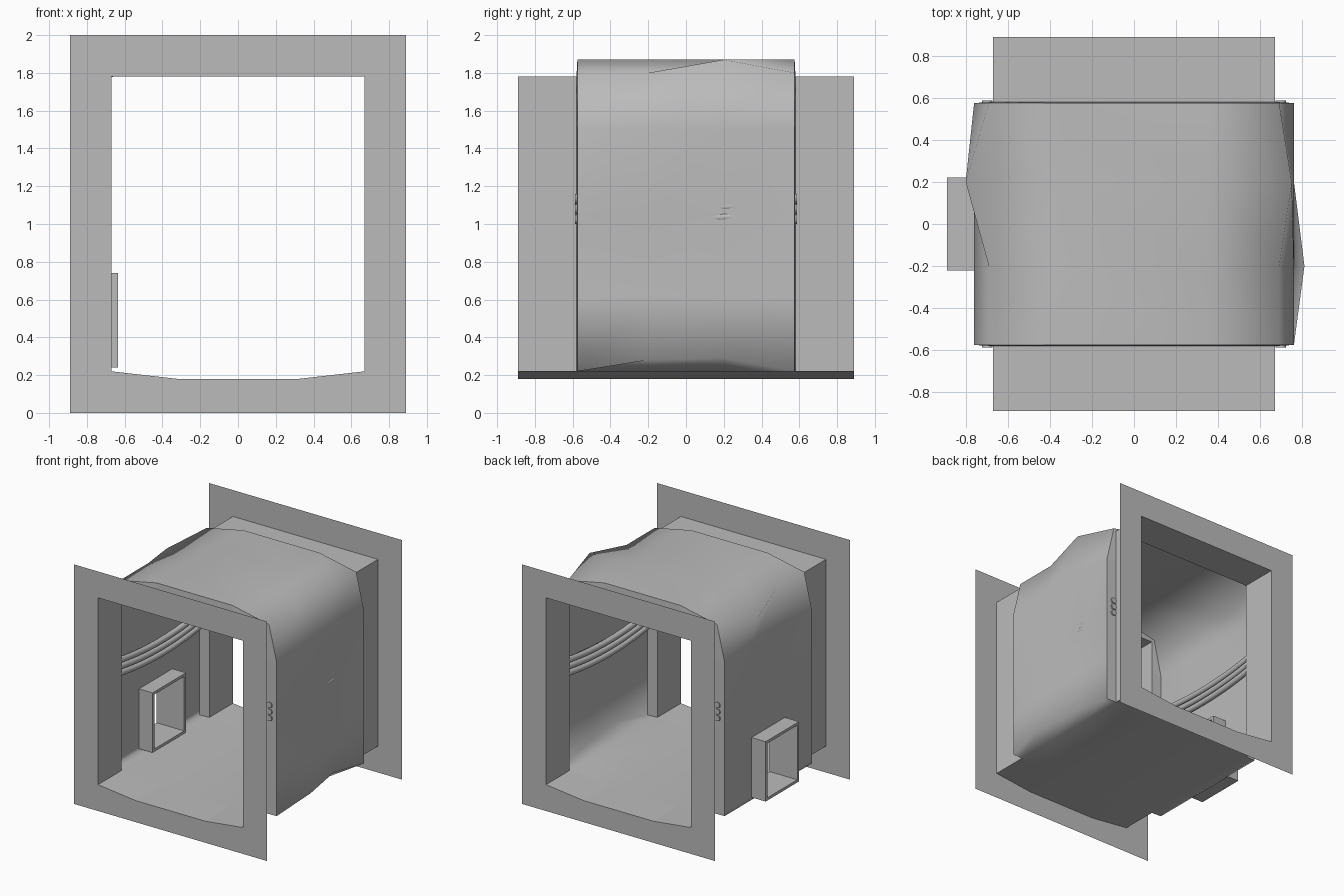
import bpy, bmesh, math
from mathutils import Vector

if "Cube" in bpy.data.objects:
    bpy.data.objects.remove(bpy.data.objects["Cube"])

grey = bpy.data.materials.new("plain grey")
grey.diffuse_color = (0.5, 0.5, 0.5, 1)
grey.use_nodes = True
grey.node_tree.nodes["Principled BSDF"].inputs["Base Color"].default_value = grey.diffuse_color


def finish(bm, name, smooth):
    bmesh.ops.remove_doubles(bm, verts=bm.verts, dist=0.0005)
    bmesh.ops.recalc_face_normals(bm, faces=bm.faces)
    me = bpy.data.meshes.new(name)
    for f in bm.faces:
        f.smooth = smooth
    bm.to_mesh(me)
    bm.free()
    me.materials.append(grey)
    ob = bpy.data.objects.new(name, me)
    bpy.context.collection.objects.link(ob)
    return ob


def ring(half, y):
    """Mirror a right-half (x, z) outline into a closed ring at depth y."""
    pts = half + [(-x, z) for x, z in reversed(half)]
    return [Vector((x, y, z)) for x, z in pts]


def loft(bm, rings, close=True):
    rows = [[bm.verts.new(p) for p in r] for r in rings]
    n = len(rows[0])
    for a, b in zip(rows, rows[1:]):
        for i in range(n if close else n - 1):
            j = (i + 1) % n
            bm.faces.new((a[i], a[j], b[j], b[i]))


# Outlines with matching point counts, floor to roof
room = [(.32, .18), (.67, .22), (.76, .22), (.76, .62), (.76, 1.05), (.76, 1.5), (.69, 1.8), (.35, 1.87)]
hole = [(.32, .18), (.67, .22), (.67, .22), (.67, .62), (.67, 1.05), (.67, 1.5), (.67, 1.78), (.35, 1.78)]
outer = [(.32, 0), (.67, 0), (.89, 0), (.89, .62), (.89, 1.05), (.89, 1.5), (.89, 2), (.35, 2)]

# Room shell with a few dents and bulges in the two middle rings
mid_front, mid_back = ring(room, -.2), ring(room, .2)
mid_front[2] = Vector((.81, -.2, .28))
mid_back[2] = Vector((.75, .2, .29))
mid_back[4].x = .715
mid_back[6] = Vector((.75, .2, 1.87))
mid_back[9] = Vector((-.8, .2, 1.74))
bm = bmesh.new()
loft(bm, [ring(room, -.575), mid_front, mid_back, ring(room, .575)])

# Window opening in the left wall
for co, no in (((0, -.2, 0), (0, 1, 0)), ((0, .2, 0), (0, 1, 0)),
               ((0, 0, .26), (0, 0, 1)), ((0, 0, .72), (0, 0, 1))):
    fs = [f for f in bm.faces
          if f.calc_center_median().x < -.7 and f.calc_center_median().z < 1]
    geom = set(fs)
    for f in fs:
        geom.update(f.edges)
        geom.update(f.verts)
    bmesh.ops.bisect_plane(bm, geom=list(geom), plane_co=co, plane_no=no, dist=.001)
gone = []
for f in bm.faces:
    c = f.calc_center_median()
    if c.x < -.7 and abs(c.y) < .2 and .26 < c.z < .72:
        gone.append(f)
bmesh.ops.delete(bm, geom=gone, context='FACES')
finish(bm, "room_shell", True)

# Step wall, doorway passage and flat outer frame at each end
for s, name in ((-1, "front_doorway"), (1, "back_doorway")):
    bm = bmesh.new()
    loft(bm, [ring(room, s * .575), ring(hole, s * .58), ring(hole, s * .89), ring(outer, s * .89)])
    bmesh.ops.dissolve_degenerate(bm, edges=bm.edges, dist=.0005)
    finish(bm, name, False)


# Window surround: square tube through the left wall
def square(x, half_y, z0, z1):
    return [Vector((x, -half_y, z0)), Vector((x, half_y, z0)),
            Vector((x, half_y, z1)), Vector((x, -half_y, z1))]


bm = bmesh.new()
loft(bm, [square(-.89, .22, .24, .74), square(-.635, .22, .24, .74),
          square(-.635, .197, .263, .717), square(-.89, .197, .263, .717),
          square(-.89, .22, .24, .74)])
finish(bm, "window_surround", False)

# Three sagging pipes along each side wall
for s, side in ((-1, "left"), (1, "right")):
    for k in range(3):
        bm = bmesh.new()
        rings = []
        for i in range(13):
            y = -.588 + 1.176 * i / 12
            z = 1.025 + .055 * k - .05 * (1 - (y / .588) ** 2)
            rings.append([Vector((s * .698 + .025 * math.cos(a * math.tau / 8), y,
                                  z + .025 * math.sin(a * math.tau / 8))) for a in range(8)])
        loft(bm, rings)
        bmesh.ops.holes_fill(bm, edges=[e for e in bm.edges if e.is_boundary], sides=8)
        ob = finish(bm, f"{side}_pipe_{k + 1}", True)
        for p in ob.data.polygons:
            if len(p.vertices) == 8:
                p.use_smooth = False
